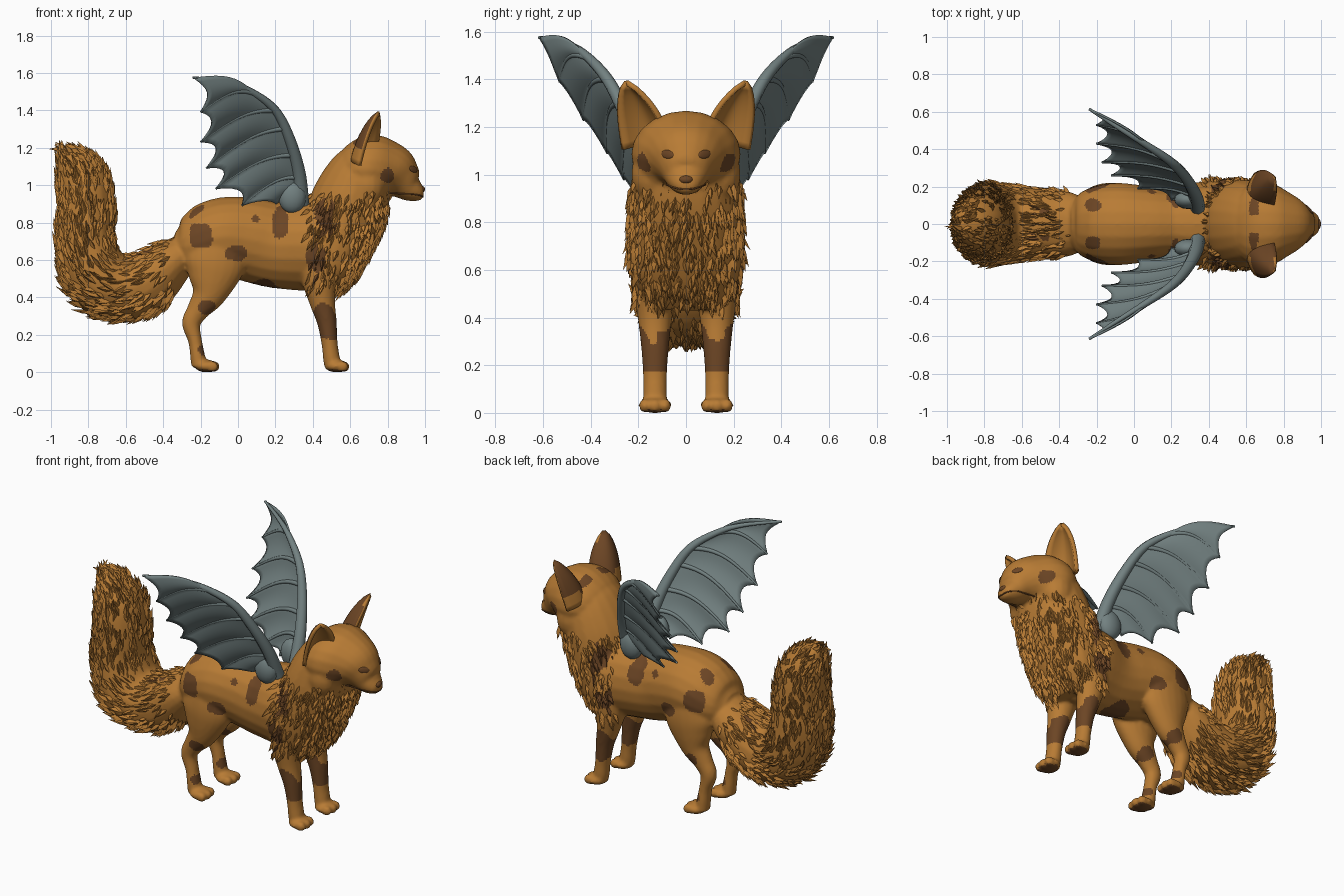
import bpy, bmesh, math, random
from mathutils import Vector, noise
from mathutils.bvhtree import BVHTree

if "Cube" in bpy.data.objects:
    bpy.data.objects.remove(bpy.data.objects["Cube"])

random.seed(4)


def material(name, rgb):
    m = bpy.data.materials.new(name)
    m.diffuse_color = (*rgb, 1)
    m.use_nodes = True
    m.node_tree.nodes["Principled BSDF"].inputs["Base Color"].default_value = m.diffuse_color
    return m


ORANGE = material("orange fur", (0.48, 0.2, 0.035))
BROWN = material("brown fur", (0.15, 0.06, 0.018))
GREY = material("grey wing", (0.17, 0.22, 0.22))


def spline(pts, n):
    """Smooth resampling of control tuples, n steps per span."""
    out = []
    for i in range(len(pts) - 1):
        p = [pts[max(i - 1, 0)], pts[i], pts[i + 1], pts[min(i + 2, len(pts) - 1)]]
        for k in range(n):
            t = k / n
            out.append(tuple(0.5 * (2 * b + (c - a) * t + (2 * a - 5 * b + 4 * c - d) * t * t
                             + (3 * b - a - 3 * c + d) * t ** 3) for a, b, c, d in zip(*p)))
    return out + [tuple(pts[-1])]


def loft(bm, ctrl, n=5, sides=20):
    """Closed tube through (x, y, z, half width, half depth)."""
    path = spline(ctrl, n)
    rings = []
    for i, p in enumerate(path):
        c = Vector(p[:3])
        tan = (Vector(path[min(i + 1, len(path) - 1)][:3]) - Vector(path[max(i - 1, 0)][:3])).normalized()
        up = tan.cross(Vector((0, 1, 0))).normalized()
        side = up.cross(tan)
        rings.append([bm.verts.new(c + side * p[3] * math.cos(a) + up * p[4] * math.sin(a))
                      for a in (2 * math.pi * k / sides for k in range(sides))])
    for r, q in zip(rings, rings[1:]):
        for k in range(sides):
            j = (k + 1) % sides
            bm.faces.new((r[k], r[j], q[j], q[k]))
    bm.faces.new(rings[0])
    bm.faces.new(rings[-1])


def blob(bm, c, r):
    """Stretched sphere."""
    for v in bmesh.ops.create_uvsphere(bm, u_segments=16, v_segments=10, radius=1)["verts"]:
        v.co = Vector([v.co[i] * r[i] + c[i] for i in range(3)])


def make(name, bm, mats, angle=40):
    bmesh.ops.recalc_face_normals(bm, faces=bm.faces)
    me = bpy.data.meshes.new(name)
    bm.to_mesh(me)
    bm.free()
    ob = bpy.data.objects.new(name, me)
    bpy.context.collection.objects.link(ob)
    for m in mats:
        me.materials.append(m)
    bpy.ops.object.select_all(action='DESELECT')
    ob.select_set(True)
    bpy.context.view_layer.objects.active = ob
    bpy.ops.object.shade_smooth_by_angle(angle=math.radians(angle))
    return ob


# Torso, neck, head and tail
bm = bmesh.new()
loft(bm, [(-.34, 0, .67, .10, .08), (-.29, 0, .67, .165, .14), (-.2, 0, .69, .205, .19),
          (-.08, 0, .725, .22, .21), (.06, 0, .71, .205, .225), (.2, 0, .68, .195, .23),
          (.35, 0, .68, .225, .245), (.48, 0, .67, .235, .23), (.6, 0, .66, .17, .14)])
loft(bm, [(.47, 0, .45, .16, .09), (.5, 0, .56, .22, .15), (.54, 0, .7, .24, .185), (.575, 0, .84, .24, .21),
          (.62, 0, .97, .23, .2), (.67, 0, 1.1, .2, .16), (.7, 0, 1.17, .14, .1)])
loft(bm, [(.55, 0, 1.07, .12, .08), (.6, 0, 1.08, .2, .135), (.68, 0, 1.085, .23, .18), (.76, 0, 1.075, .21, .185),
          (.83, 0, 1.06, .165, .155), (.88, 0, 1.025, .12, .115), (.92, 0, .985, .088, .076),
          (.96, 0, .965, .066, .053), (.985, 0, .962, .045, .036), (.993, 0, .962, .02, .015)])
TAIL = [(-.22, 0, .68, .1, .08), (-.34, 0, .6, .17, .12), (-.48, 0, .49, .185, .165), (-.62, 0, .45, .2, .175),
        (-.75, 0, .51, .215, .185), (-.81, 0, .68, .205, .16), (-.81, 0, .86, .185, .15),
        (-.825, 0, 1.0, .165, .145), (-.87, 0, 1.1, .13, .115), (-.92, 0, 1.165, .07, .06), (-.95, 0, 1.19, .02, .02)]
loft(bm, TAIL)

# Legs and paws on both sides
for s in (-1, 1):
    y = s * .13
    loft(bm, [(.43, y, .68, .08, .11), (.435, y, .5, .085, .095), (.45, y, .38, .07, .07), (.475, y, .27, .058, .053),
              (.49, y, .15, .05, .043), (.5, y, .07, .05, .045), (.505, y, .02, .045, .04)])
    loft(bm, [(-.12, s * .12, .74, .08, .13), (-.12, y, .6, .09, .165), (-.135, y, .5, .085, .135),
              (-.16, y, .41, .07, .09), (-.215, y, .33, .052, .06), (-.25, y, .26, .045, .05),
              (-.23, y, .17, .042, .037), (-.215, y, .08, .046, .04), (-.21, y, .03, .045, .04)])
    for x in (.525, -.17):
        blob(bm, (x, y, .033), (.062, .07, .034))
        for k in (-1, 0, 1):
            blob(bm, (x + .04 - .008 * abs(k), y + k * .042, .03), (.034, .026, .03))
    # Cheek ruff
    blob(bm, (.69, s * .14, 1.0), (.1, .09, .12))

body = make("body", bm, [ORANGE, BROWN])
rm = body.modifiers.new("fuse", 'REMESH')
rm.mode, rm.voxel_size = 'VOXEL', .0105
sm = body.modifiers.new("soften", 'SMOOTH')
sm.factor, sm.iterations = .5, 5
for m in (rm.name, sm.name):
    bpy.ops.object.modifier_apply(modifier=m)
bpy.ops.object.shade_smooth_by_angle(angle=math.radians(60))
me = body.data
low = min(v.co.z for v in me.vertices)
for v in me.vertices:
    v.co.z -= low

# Brown patches: side-on ellipses (x, z, half width, half height)
SPOTS = [(-.2, .73, .065, .07), (-.01, .635, .055, .045), (.095, .82, .022, .022), (.225, .8, .05, .08),
         (.47, .85, .055, .09), (.42, .61, .06, .075), (-.165, .35, .045, .04), (-.49, .67, .035, .03),
         (-.19, .12, .025, .03), (.46, .27, .07, .1), (.8, 1.05, .04, .04), (.635, 1.26, .03, .05)]


def is_brown(c, n):
    w = 1 + .5 * noise.noise(c * 16)
    side = any(((c.x - x) / a) ** 2 + ((c.z - z) / b) ** 2 < w for x, z, a, b in SPOTS)
    back = ((c.x + .22) / .045) ** 2 + ((abs(c.y) - .1) / .035) ** 2 < w and c.z > .8
    belly = ((c.x - .16) / .09) ** 2 + (c.y / .1) ** 2 < w and c.z < .55
    cuff = c.x > .35 and .17 < c.z < .27 + .02 * w and n.x > 0
    pad = c.z < .03 and n.z < -.75
    return (side and abs(c.y) > .05) or back or belly or cuff or pad


for f in me.polygons:
    f.material_index = int(is_brown(f.center, f.normal))
for p in me.polygons:
    p.use_smooth = True

# Fur locks over the chest, mane and tail
path = [Vector(p[:3]) for p in spline(TAIL, 5)]
tails = [f for f in me.polygons if f.center.x < -.33 and f.center.z > .2]
chest = [f for f in me.polygons if f.center.x > .38 and .45 < f.center.z < .98 and f.center.x < .83]
bm = bmesh.new()
for faces, count in ((tails, 1150), (chest, 720)):
    for f in random.choices(faces, k=count):
        p, n = f.center.copy(), f.normal.copy()
        if faces is tails:
            i = min(range(len(path) - 1), key=lambda k: (path[k] - p).length)
            d = path[i + 1] - path[i]
        else:
            d = Vector((-.3, 0, -1))
        d = d.normalized() + Vector([random.uniform(-.28, .28) for _ in range(3)])
        d = (d - n * d.dot(n)).normalized()
        s = d.cross(n)
        size = random.uniform(.06, .125) * (.8 if faces is chest or p.z > 1 else 1)
        w, lift = random.uniform(.009, .017), random.uniform(.004, .022)
        mid = p + d * size * .45
        root, left, right, ridge, tip = [bm.verts.new(q) for q in (
            p - n * .008, mid - s * w - n * .004, mid + s * w - n * .004, mid + n * (.008 + lift * .4), p + d * size + n * lift)]
        for q in ((root, left, ridge), (root, ridge, right), (left, tip, ridge),
                  (ridge, tip, right), (root, right, left), (left, right, tip)):
            bm.faces.new(q).material_index = f.material_index
make("fur_locks", bm, [ORANGE, BROWN], 50)

# Eyes, nose and mouth seated on the face
tree = BVHTree.FromPolygons([v.co for v in me.vertices], [tuple(p.vertices) for p in me.polygons])


def on_face(y, z):
    return tree.ray_cast(Vector((1.3, y, z)), Vector((-1, 0, 0)))[:2]


for s in (-1, 1):
    p, n = on_face(s * .078, 1.085)
    bm = bmesh.new()
    blob(bm, (0, 0, 0), (.033, .018, .006))
    eye = make("eye_" + ("left" if s > 0 else "right"), bm, [BROWN])
    across = (Vector((0, 1, s * .25)) - n * n.dot(Vector((0, 1, s * .25)))).normalized()
    up = n.cross(across)
    for v in eye.data.vertices:
        v.co = p + across * v.co.x + up * v.co.y + n * v.co.z
bm = bmesh.new()
blob(bm, (.982, 0, .978), (.018, .03, .018))
make("nose", bm, [BROWN])


def tube(name, pts, r0, r1, mat):
    """Tapered round rod."""
    cu = bpy.data.curves.new(name, 'CURVE')
    cu.dimensions, cu.bevel_depth, cu.bevel_resolution, cu.use_fill_caps = '3D', 1, 2, True
    sp = cu.splines.new('POLY')
    sp.points.add(len(pts) - 1)
    for i, p in enumerate(pts):
        sp.points[i].co = (*p, 1)
        sp.points[i].radius = r0 + (r1 - r0) * i / (len(pts) - 1)
    cu.materials.append(mat)
    bpy.context.collection.objects.link(bpy.data.objects.new(name, cu))


hits = [on_face(k * .01, .938 + .0003 * k * k)[0] for k in range(-8, 9)]
tube("mouth", [h for h in hits if h], .004, .004, BROWN)

# Ears: cupped shells, brown behind
for s in (-1, 1):
    bm = bmesh.new()
    rows = []
    for i in range(11):
        t = i / 10
        c = Vector((.69 + .065 * t, s * (.175 + .075 * t ** 1.3), 1.13 + .255 * t))
        w = .098 * (1 - t ** 2.2) ** .75 + .004
        side = Vector((-.4, s * .9, -.25 * (1 - t))).normalized()
        back = Vector((-.9, -s * .4, .1))
        rows.append([bm.verts.new(c + side * w * u + back * w * .8 * (1 - u * u)) for u in (k / 5 - 1 for k in range(11))])
    for a, b in zip(rows, rows[1:]):
        for k in range(10):
            bm.faces.new((a[k], a[k + 1], b[k + 1], b[k]))
    ear = make("ear_" + ("left" if s > 0 else "right"), bm, [ORANGE, BROWN], 50)
    so = ear.modifiers.new("thickness", 'SOLIDIFY')
    so.thickness, so.offset = .022, 0
    bpy.ops.object.modifier_apply(modifier="thickness")
    for f in ear.data.polygons:
        f.material_index = int(f.normal.x < -.1 and f.center.z > 1.2)

# Wings: leading spar, fingers and scalloped membrane
LEAD = [(.34, .09, .9), (.325, .16, 1.07), (.275, .25, 1.25), (.2, .33, 1.4), (.07, .42, 1.5), (-.06, .5, 1.55), (-.24, .615, 1.575)]
CUSPS = [(-.2, .53, 1.39), (-.2, .43, 1.23), (-.17, .33, 1.09), (-.12, .26, .98), (.02, .19, .89), (.2, .13, .9)]
lead = [Vector(p) for p in spline(LEAD, 6)]
starts = [23, 18, 14, 9, 5, 1]
N = 14
for s in (-1, 1):
    tag = "left" if s > 0 else "right"
    flip = lambda v: Vector((v.x, v.y * s, v.z))
    bow = Vector((.02, .02, .055))
    # Fingers, ordered from the tip down
    first = [lead[23].lerp(lead[-1], k / N) + Vector((.03, 0, .045)) * math.sin(math.pi * k / N) for k in range(N + 1)]
    fingers = [first]
    for st, c in zip(starts, CUSPS):
        fingers.append([lead[st].lerp(Vector(c), k / N) + bow * math.sin(math.pi * k / N) for k in range(N + 1)])
    bm = bmesh.new()
    for a, b in zip(fingers, fingers[1:]):
        cols = []
        for j in range(9):
            t = j / 8
            arch = 4 * t * (1 - t)
            col = []
            for k in range(N + 1):
                f = k * (1 - .13 * arch)
                i = min(int(f), N - 1)
                q = a[i].lerp(a[i + 1], f - i).lerp(b[i].lerp(b[i + 1], f - i), t)
                col.append(bm.verts.new(flip(q + Vector((.3, .7, -.5)) * .022 * arch * k / N)))
            cols.append(col)
        for c, d in zip(cols, cols[1:]):
            for k in range(N):
                bm.faces.new((c[k], c[k + 1], d[k + 1], d[k]))
    bmesh.ops.remove_doubles(bm, verts=bm.verts, dist=.0005)
    wing = make("wing_membrane_" + tag, bm, [GREY], 60)
    so = wing.modifiers.new("thickness", 'SOLIDIFY')
    so.thickness, so.offset = .01, 0
    tube("wing_spar_" + tag, [flip(p) for p in lead], .042, .007, GREY)
    for i, f in enumerate(fingers[1:]):
        tube(f"wing_finger_{tag}_{i + 1}", [flip(p) for p in f], .015, .006, GREY)
    # Shoulder muscle at the wing root
    bm = bmesh.new()
    blob(bm, (.29, s * .13, .94), (.075, .05, .09))
    make("wing_root_" + tag, bm, [GREY])
